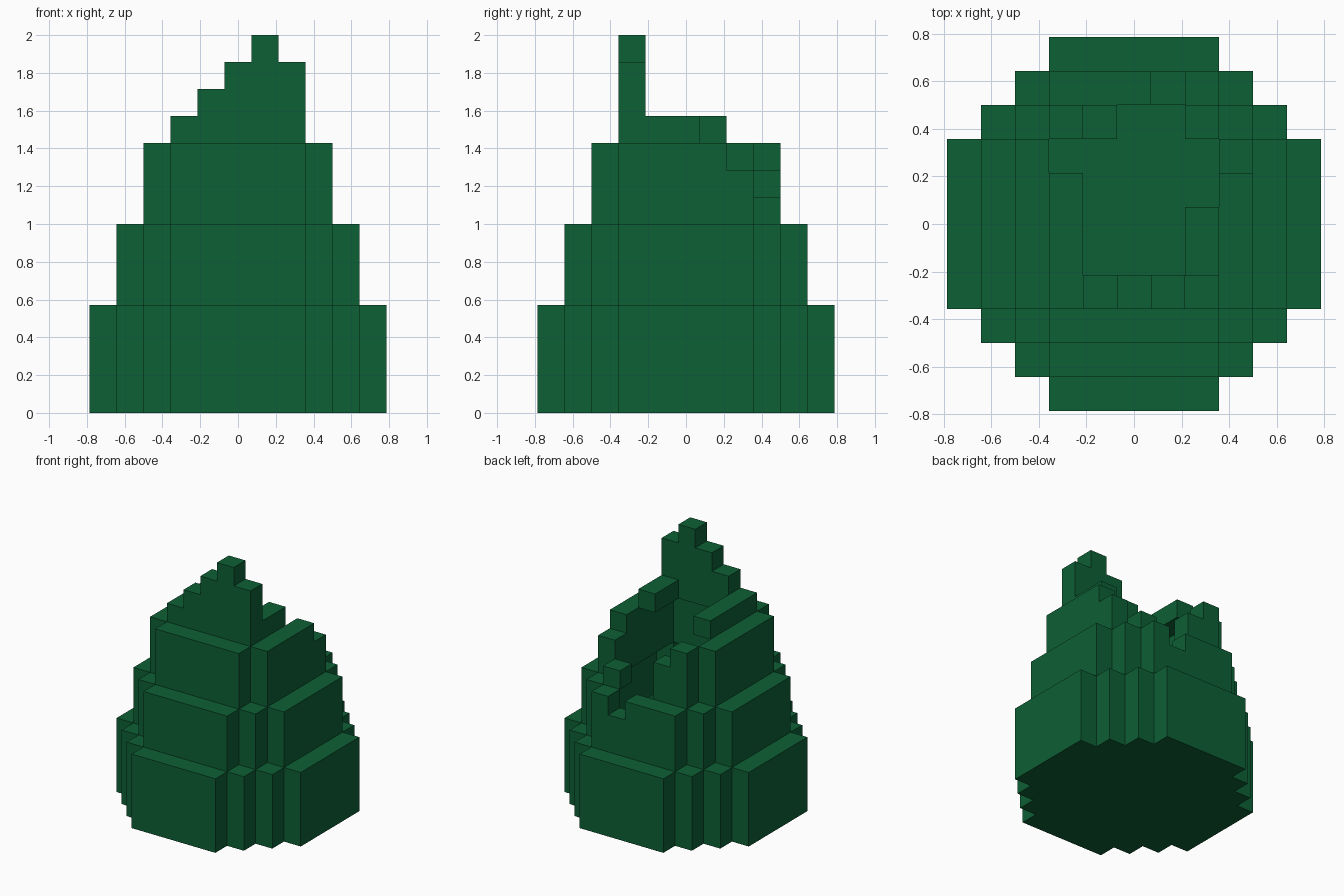
import bpy
import bmesh
import math
from mathutils import Vector

cube = bpy.data.objects.get("Cube")
if cube:
    bpy.data.objects.remove(cube, do_unlink=True)

U = 1 / 7  # block size

green = bpy.data.materials.new("dark_green")
green.use_nodes = True
COLOUR = (0.004, 0.117, 0.036, 1)
green.diffuse_color = COLOUR
bsdf = green.node_tree.nodes["Principled BSDF"]
bsdf.inputs["Base Color"].default_value = COLOUR
bsdf.inputs["Roughness"].default_value = 0.9


def disc(r, limit):
    """Block columns of a stepped round plan reaching r blocks from the centre."""
    span = range(-r, r + 1)
    return {(x, y) for x in span for y in span if abs(x) + abs(y) <= limit}


def rim(plan):
    """Columns of a plan that have an open side."""
    steps = ((1, 0), (-1, 0), (0, 1), (0, -1))
    return {(x, y) for x, y in plan
            if any((x + a, y + b) not in plan for a, b in steps)}


def column_blocks(columns, z0, z1, tops=None):
    """Fill columns from z0 to z1, with other tops for chosen columns."""
    tops = tops or {}
    return {(x, y, z) for x, y in columns for z in range(z0, tops.get((x, y), z1))}


def build(name, blocks):
    """Make one object with the outer skin of a set of blocks."""
    bm = bmesh.new()
    for block in blocks:
        for axis in range(3):
            for sign in (-1, 1):
                n = [0, 0, 0]
                n[axis] = sign
                if tuple(b + d for b, d in zip(block, n)) in blocks:
                    continue
                normal = Vector(n)
                u = Vector([float(i == (axis + 1) % 3) for i in range(3)])
                v = normal.cross(u)
                c = Vector(block) + Vector((0, 0, 0.5)) + normal / 2
                corners = (-u - v, u - v, u + v, -u + v)
                bm.faces.new([bm.verts.new((c + k / 2) * U) for k in corners])
    bmesh.ops.remove_doubles(bm, verts=bm.verts, dist=1e-4)
    bmesh.ops.dissolve_limit(bm, angle_limit=math.radians(1),
                             verts=bm.verts, edges=bm.edges)
    mesh = bpy.data.meshes.new(name)
    bm.to_mesh(mesh)
    bm.free()
    mesh.materials.append(green)
    obj = bpy.data.objects.new(name, mesh)
    bpy.context.collection.objects.link(obj)


# Lowest tier with a closed floor
base = disc(5, 7)
build("base_tier", column_blocks(rim(base), 0, 4) | column_blocks(base, 0, 1))

# Middle tier, chipped at the back
build("middle_tier", column_blocks(rim(disc(4, 6)), 4, 7, {(1, 4): 6}))

# Upper tier, broken open at the back
broken = {(-1, 3): 9, (0, 3): 7, (1, 3): 7, (2, 3): 8, (3, 2): 9}
build("upper_tier", column_blocks(rim(disc(3, 5)), 7, 10, broken))

# Broken crown: stepped front wall and two low side walls
front_tops = {(x, -2): top for x, top in zip(range(-2, 3), (11, 12, 13, 14, 13))}
sides = {(-2, y) for y in range(-1, 2)} | {(2, y) for y in range(-1, 1)}
build("broken_crown", column_blocks(set(front_tops) | sides, 10, 11, front_tops))
